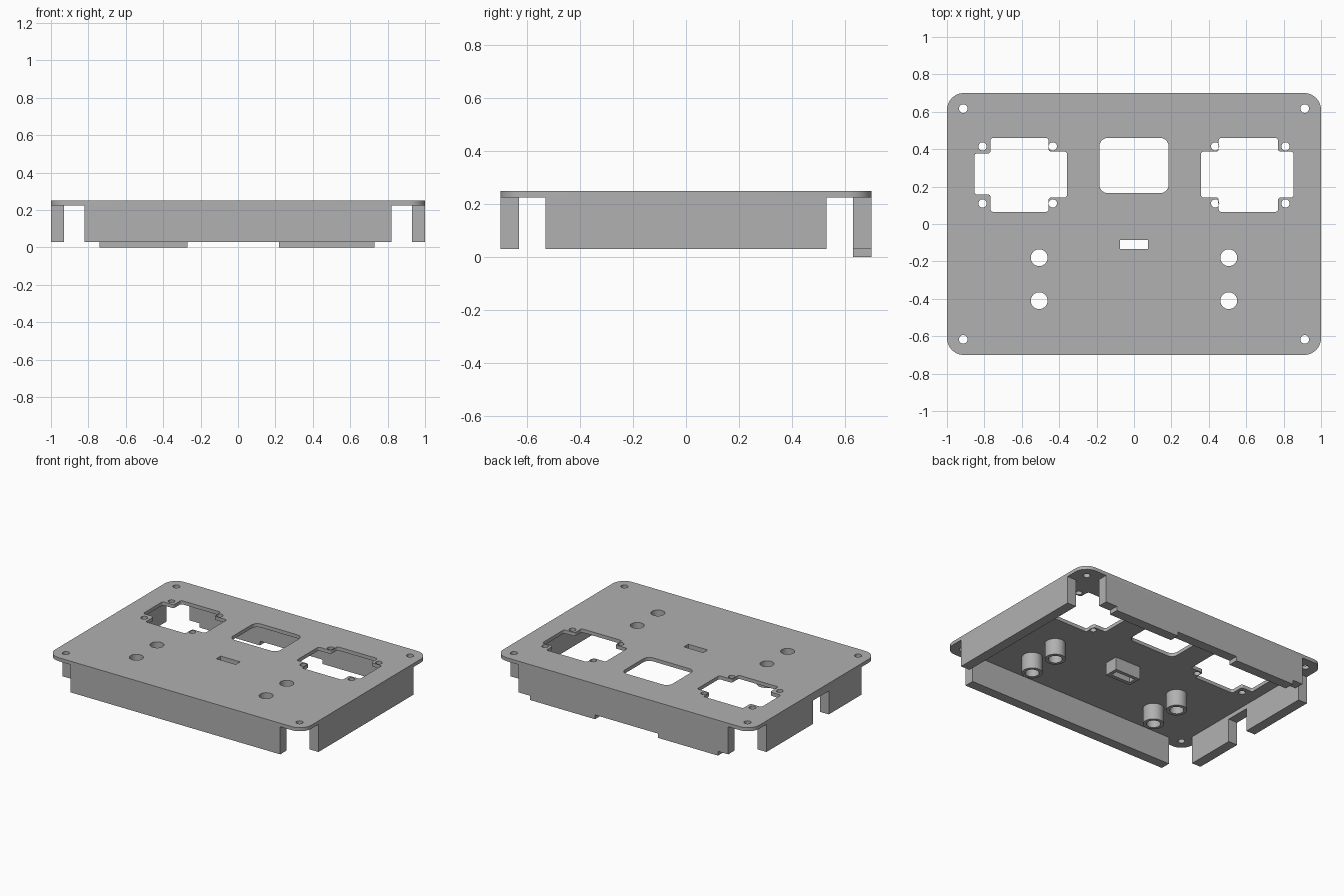
import bpy, bmesh, math
from mathutils import Vector, Matrix

cube = bpy.data.objects.get("Cube")
if cube:
    bpy.data.objects.remove(cube, do_unlink=True)

grey = bpy.data.materials.new("plain_grey")
grey.use_nodes = True
colour = (0.44, 0.44, 0.44, 1)
grey.diffuse_color = colour
grey.node_tree.nodes["Principled BSDF"].inputs["Base Color"].default_value = colour

TOP, UNDER, RIM = 0.25, 0.225, 0.03
HALF_X, HALF_Y, WALL = 1.0, 0.7, 0.07


def circle(x, y, r, n=32):
    return [(x + r * math.cos(2 * math.pi * i / n), y + r * math.sin(2 * math.pi * i / n))
            for i in range(n)]


def rect(x0, x1, y0, y1):
    return [(x0, y0), (x1, y0), (x1, y1), (x0, y1)]


def rounded(points, r, steps=6):
    """Round every right-angled corner of an outline."""
    pts = [Vector(p) for p in points]
    out = []
    for i, p in enumerate(pts):
        u = (pts[i - 1] - p).normalized()
        v = (pts[(i + 1) % len(pts)] - p).normalized()
        c = p + (u + v) * r
        for k in range(steps + 1):
            t = math.pi / 2 * k / steps
            out.append(tuple(c - (v * math.cos(t) + u * math.sin(t)) * r))
    return out


AXES = {"Z": ((1, 0, 0), (0, 1, 0), (0, 0, 1)),
        "Y": ((1, 0, 0), (0, 0, 1), (0, 1, 0)),
        "X": ((0, 0, 1), (1, 0, 0), (0, 1, 0))}


def prism(name, outlines, lo, hi, axis="Z"):
    """Extrude a filled outline (further outlines are holes) from lo to hi along an axis."""
    curve = bpy.data.curves.new(name + "_outline", "CURVE")
    curve.dimensions = "2D"
    curve.fill_mode = "BOTH"
    curve.extrude = (hi - lo) / 2
    for pts in outlines:
        s = curve.splines.new("POLY")
        s.points.add(len(pts) - 1)
        for sp, (x, y) in zip(s.points, pts):
            sp.co = (x, y, 0, 1)
        s.use_cyclic_u = True
    temp = bpy.data.objects.new(name + "_temp", curve)
    mesh = bpy.data.meshes.new_from_object(temp)
    bpy.data.objects.remove(temp)
    bpy.data.curves.remove(curve)
    bm = bmesh.new()
    bm.from_mesh(mesh)
    bmesh.ops.translate(bm, verts=bm.verts, vec=(0, 0, (lo + hi) / 2))
    bmesh.ops.transform(bm, verts=bm.verts, matrix=Matrix(AXES[axis]).to_4x4())
    bmesh.ops.remove_doubles(bm, verts=bm.verts, dist=0.0001)
    bmesh.ops.recalc_face_normals(bm, faces=bm.faces)
    bm.to_mesh(mesh)
    bm.free()
    mesh.name = name
    mesh.materials.clear()
    mesh.materials.append(grey)
    ob = bpy.data.objects.new(name, mesh)
    bpy.context.collection.objects.link(ob)
    bpy.ops.object.select_all(action="DESELECT")
    ob.select_set(True)
    bpy.context.view_layer.objects.active = ob
    bpy.ops.object.shade_smooth_by_angle(angle=math.radians(30))
    return ob


def cross(x0, x1, x2, x3, y0, y3, arm_a, arm_b):
    """Cross-shaped opening: a tall middle with one arm on each side."""
    return rounded([(x1, y0), (x2, y0), (x2, arm_b[0]), (x3, arm_b[0]), (x3, arm_b[1]),
                    (x2, arm_b[1]), (x2, y3), (x1, y3), (x1, arm_a[1]), (x0, arm_a[1]),
                    (x0, arm_a[0]), (x1, arm_a[0])], 0.014)


# Face plate with all its openings
slot = rect(-0.076, 0.076, -0.134, -0.085)
studs = [(sx * 0.507, y) for sx in (-1, 1) for y in (-0.18, -0.41)]
wide, narrow = (0.142, 0.387), (0.158, 0.377)
holes = [cross(-0.853, -0.767, -0.457, -0.358, 0.065, 0.46, narrow, wide),
         cross(0.358, 0.453, 0.77, 0.853, 0.065, 0.46, wide, wide),
         rounded(rect(-0.185, 0.185, 0.165, 0.46), 0.045), slot]
holes += [circle(x, y, 0.045) for x, y in studs]
for sx in (-1, 1):
    holes += [circle(sx * 0.913, sy * 0.617, 0.023, 24) for sy in (-1, 1)]
    holes += [circle(sx * x, y, 0.022, 24) for x in (0.434, 0.81) for y in (0.11, 0.415)]
plate = rounded(rect(-HALF_X, HALF_X, -HALF_Y, HALF_Y), 0.09, 10)
prism("face_plate", [plate] + holes, UNDER, TOP)

# Front wall and the plain left wall
prism("front_wall", [rect(-0.82, 0.82, RIM, UNDER)], -HALF_Y, WALL - HALF_Y, "Y")
prism("left_wall", [rect(-0.53, 0.53, RIM, UNDER)], HALF_X - WALL, HALF_X, "X")

# Right wall with a cable notch
prism("right_wall", [[(-0.53, UNDER), (-0.53, RIM), (-0.165, RIM), (-0.165, 0.195),
                      (0.01, 0.195), (0.01, RIM), (0.53, RIM), (0.53, UNDER)]],
      -HALF_X, WALL - HALF_X, "X")

# Back wall with two tabs on its lower edge
prism("back_wall", [[(-0.82, UNDER), (-0.82, RIM), (-0.74, RIM), (-0.74, 0), (-0.27, 0),
                     (-0.27, RIM), (0.22, RIM), (0.22, 0), (0.73, 0), (0.73, RIM),
                     (0.82, RIM), (0.82, UNDER)]], HALF_Y - WALL, HALF_Y, "Y")

# Tubes under the round holes and the collar under the slot
for i, (x, y) in enumerate(studs):
    prism(f"button_tube_{i + 1}", [circle(x, y, 0.067), circle(x, y, 0.045)], 0.11, UNDER)
prism("slot_collar", [rect(-0.1, 0.1, -0.16, -0.06), slot], 0.135, UNDER)
